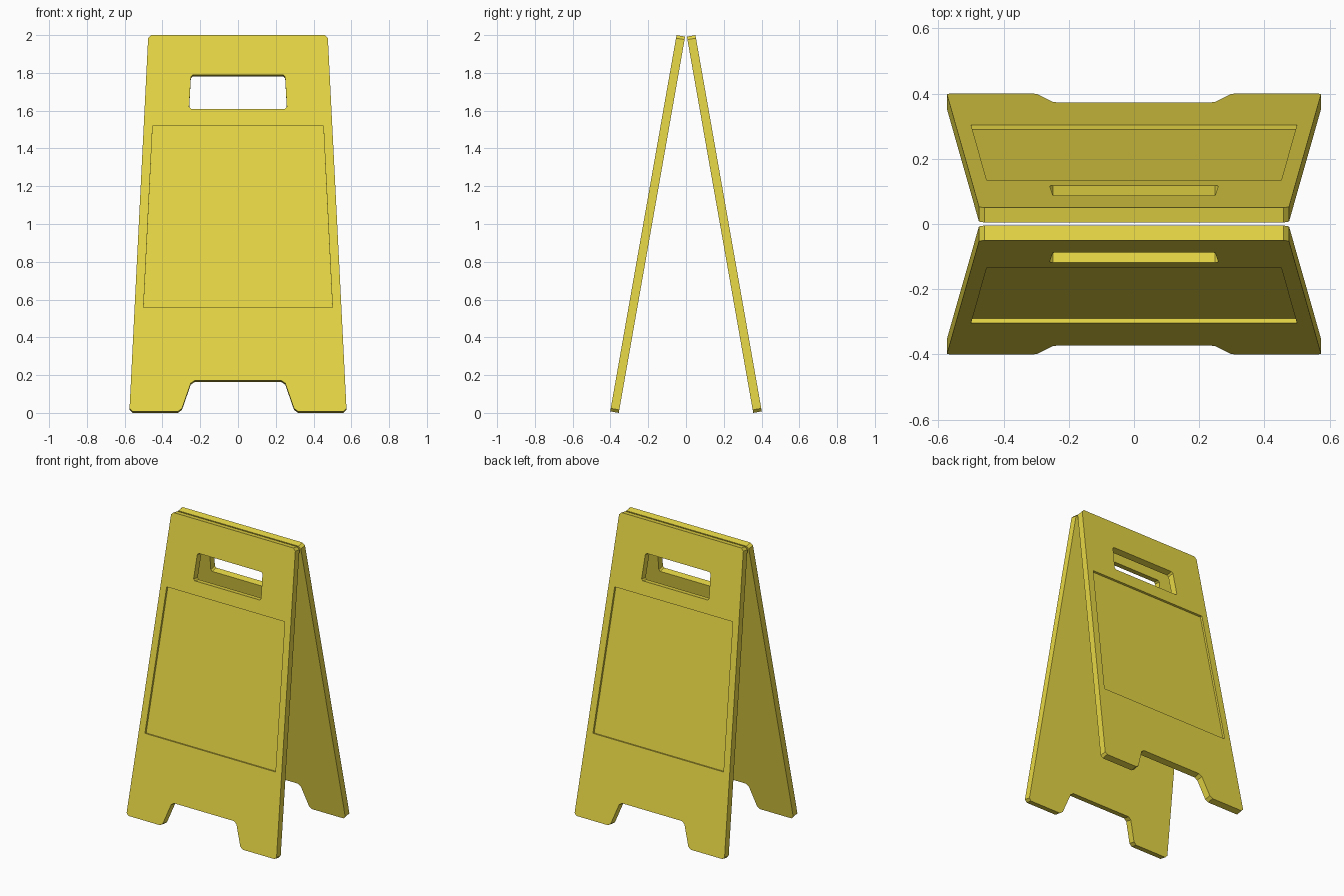
import bpy, bmesh, math
from mathutils import Vector

if "Cube" in bpy.data.objects:
    bpy.data.objects.remove(bpy.data.objects["Cube"])

TILT = math.radians(10)
THICK = 0.046
INWARD = Vector((0, math.cos(TILT), -math.sin(TILT)))


def outer_point(x, z, depth):
    """Point on the leaning outer face, pushed inward by depth."""
    return Vector((x, -0.05 - (2.0 - z) * math.tan(TILT), z)) + INWARD * depth


def symmetric(half):
    """Complete a right-hand half outline with its mirror image."""
    return half + [(-x, z) for x, z in reversed(half)]


def chamfer(points, r):
    """Cut every corner of a 2D outline by r."""
    out = []
    for i, p in enumerate(points):
        p = Vector(p)
        for q in (points[i - 1], points[(i + 1) % len(points)]):
            out.append(p + (Vector(q) - p).normalized() * r)
    return out


def prism(name, points, d0, d1):
    bm = bmesh.new()
    a = [bm.verts.new(outer_point(x, z, d0)) for x, z in points]
    b = [bm.verts.new(outer_point(x, z, d1)) for x, z in points]
    bm.faces.new(a)
    bm.faces.new(b[::-1])
    n = len(a)
    for i in range(n):
        j = (i + 1) % n
        bm.faces.new((a[j], a[i], b[i], b[j]))
    bmesh.ops.recalc_face_normals(bm, faces=bm.faces)
    mesh = bpy.data.meshes.new(name)
    bm.to_mesh(mesh)
    bm.free()
    obj = bpy.data.objects.new(name, mesh)
    bpy.context.collection.objects.link(obj)
    return obj


yellow = bpy.data.materials.new("yellow_plastic")
yellow.diffuse_color = (0.80, 0.68, 0.06, 1)
yellow.use_nodes = True
yellow.node_tree.nodes["Principled BSDF"].inputs["Base Color"].default_value = yellow.diffuse_color

# Tapered board with two feet
board = symmetric([(0.245, 0.172), (0.302, 0.008), (0.575, 0.008), (0.475, 2.0)])
# Reorder so the outline runs once round: right side up, left side down
front = prism("front_panel", chamfer(board, 0.016), 0, THICK)

# Handle slot and shallow sign recess
handle = prism("handle_cutter",
               chamfer(symmetric([(0.259, 1.61), (0.249, 1.79)]), 0.01), -0.05, 0.1)
recess = prism("recess_cutter",
               symmetric([(0.50, 0.558), (0.452, 1.52)]), -0.05, 0.014)
for cutter in (handle, recess):
    cutter.hide_render = True
    mod = front.modifiers.new(cutter.name, 'BOOLEAN')
    mod.operation = 'DIFFERENCE'
    mod.solver = 'EXACT'
    mod.object = cutter

bpy.context.view_layer.update()
dg = bpy.context.evaluated_depsgraph_get()
mesh = bpy.data.meshes.new_from_object(front.evaluated_get(dg))
front.modifiers.clear()
front.data = mesh
mesh.materials.clear()
mesh.materials.append(yellow)
for cutter in (handle, recess):
    bpy.data.objects.remove(cutter)

# Matching back board
back = bpy.data.objects.new("back_panel", mesh.copy())
back.rotation_euler.z = math.pi
bpy.context.collection.objects.link(back)
